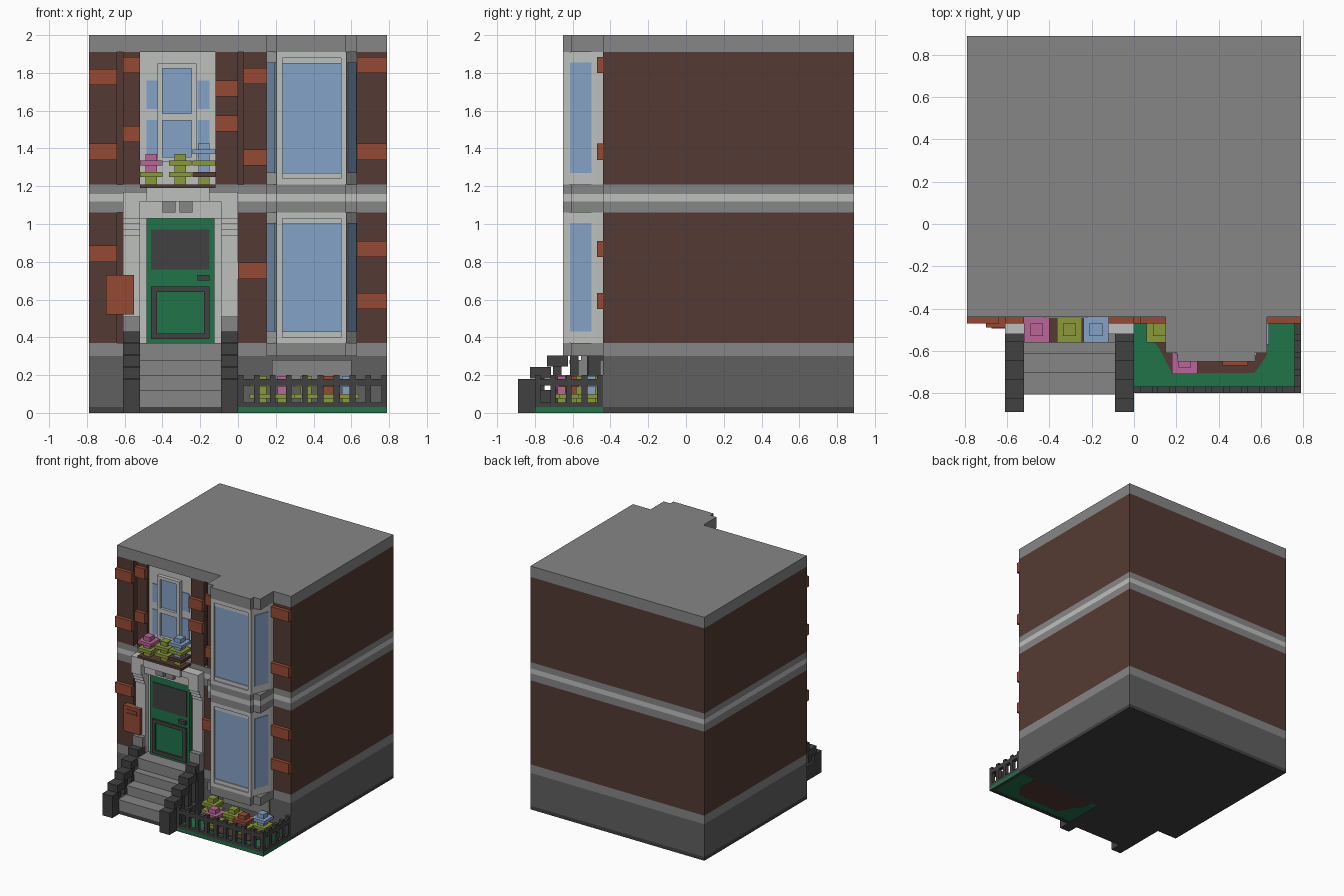
import bpy, bmesh, math

cube = bpy.data.objects.get("Cube")
if cube:
    bpy.data.objects.remove(cube, do_unlink=True)


def material(name, hex_code):
    rgb = [int(hex_code[i:i + 2], 16) / 255 for i in (0, 2, 4)]
    col = [c / 12.92 if c < 0.04045 else ((c + 0.055) / 1.055) ** 2.4 for c in rgb] + [1]
    m = bpy.data.materials.new(name)
    m.use_nodes = True
    m.diffuse_color = col
    m.node_tree.nodes["Principled BSDF"].inputs["Base Color"].default_value = col
    return m


GREY = material("mid grey", "868686")
LIGHT = material("light grey", "BEC0BE")
BROWN = material("brown brick", "543A33")
ORANGE = material("terracotta", "954A35")
BLACK = material("charcoal", "414141")
STONE = material("dark stone", "616061")
GREEN = material("green", "20734A")
BLUE = material("glass blue", "84A2C6")
PINK = material("pink", "BA6699")
OLIVE = material("olive", "8A9A38")


def prism(name, pts, z0, z1, mat):
    """Extrude a plan outline from z0 to z1."""
    bm = bmesh.new()
    face = bm.faces.new([bm.verts.new((x, y, z0)) for x, y in pts])
    ext = bmesh.ops.extrude_face_region(bm, geom=[face])["geom"]
    for v in ext:
        if isinstance(v, bmesh.types.BMVert):
            v.co.z = z1
    bmesh.ops.recalc_face_normals(bm, faces=bm.faces)
    mesh = bpy.data.meshes.new(name)
    bm.to_mesh(mesh)
    bm.free()
    mesh.materials.append(mat)
    ob = bpy.data.objects.new(name, mesh)
    bpy.context.collection.objects.link(ob)
    return ob


def box(name, x0, x1, y0, y1, z0, z1, mat):
    return prism(name, [(x0, y0), (x1, y0), (x1, y1), (x0, y1)], z0, z1, mat)


def frame(name, x0, x1, z0, z1, w, y0, y1, mat):
    """Rectangular frame facing the front."""
    box(name + "_left", x0, x0 + w, y0, y1, z0, z1, mat)
    box(name + "_right", x1 - w, x1, y0, y1, z0, z1, mat)
    box(name + "_bottom", x0 + w, x1 - w, y0, y1, z0, z0 + w, mat)
    box(name + "_top", x0 + w, x1 - w, y0, y1, z1 - w, z1, mat)


# Main building, stacked in horizontal bands
W, F, B = 0.79, -0.44, 0.89
for name, z0, z1, mat, front in [
        ("ground_slab", 0, 0.03, BLACK, F), ("plinth", 0.03, 0.30, STONE, F),
        ("plinth_cap", 0.30, 0.37, GREY, F), ("lower_wall", 0.37, 1.06, BROWN, -0.40),
        ("lower_string_course", 1.06, 1.12, GREY, F), ("middle_string_course", 1.12, 1.16, LIGHT, F),
        ("upper_string_course", 1.16, 1.21, GREY, F), ("upper_wall", 1.21, 1.91, BROWN, -0.40),
        ("roof_parapet", 1.91, 2.0, GREY, F)]:
    box(name, -W, W, front, B, z0, z1, mat)

# Front brick piers
for x0, x1 in [(-W, -0.64), (-0.61, -0.52), (-0.12, 0), (0.03, 0.15), (0.63, W)]:
    box("upper_pier", x0, x1, F, -0.40, 1.21, 1.91, BROWN)
for x0, x1 in [(-W, -0.64), (0, 0.15), (0.63, W)]:
    box("lower_pier", x0, x1, F, -0.40, 0.37, 1.06, BROWN)

# Projecting terracotta bricks: x range, bottom heights
for x0, x1, heights in [
        (-W, -0.64, (1.735, 1.34, 0.80)), (-0.61, -0.52, (1.80, 1.435)),
        (-0.12, 0, (1.675, 1.49)), (0.03, 0.15, (1.74, 1.31)), (0, 0.15, (0.71,)),
        (0.63, W, (1.80, 1.34, 0.825, 0.55))]:
    for z in heights:
        box("accent_brick", x0, x1, -0.47, F, z, z + 0.085, ORANGE)

# Bay window
step_plan = [(0.15, F), (0.15, -0.61), (0.205, -0.61), (0.205, -0.65),
             (0.57, -0.65), (0.57, -0.61), (0.63, -0.61), (0.63, F)]
for z0, z1, mat in [(0.30, 0.37, GREY), (1.06, 1.12, GREY), (1.12, 1.16, LIGHT),
                    (1.16, 1.21, GREY), (1.91, 2.0, GREY)]:
    prism("bay_band", step_plan, z0, z1, mat)
core = [(0.15, -0.40), (0.15, -0.48), (0.205, -0.625), (0.575, -0.625), (0.63, -0.48), (0.63, -0.40)]
for z0, z1 in [(0.37, 1.06), (1.21, 1.91)]:
    prism("bay_core", core, z0, z1, LIGHT)
    frame("bay_frame", 0.205, 0.575, z0, z1, 0.03, -0.65, -0.625, LIGHT)
    for z in (z0 + 0.03, z1 - 0.06):
        box("bay_rail", 0.235, 0.545, -0.64, -0.625, z, z + 0.03, LIGHT)
    box("bay_front_glass", 0.235, 0.545, -0.632, -0.625, z0 + 0.06, z1 - 0.055, BLUE)
    # Angled side panes
    for side in (-1, 1):
        pts = [(0.235, -0.505), (0.189, -0.618), (0.181, -0.618), (0.227, -0.505)]
        pts = [(0.39 + side * (px), py) for px, py in
               [(0.2325, -0.50), (0.190, -0.614), (0.196, -0.614), (0.2385, -0.50)]]
        prism("bay_side_glass", pts, z0 + 0.06, z1 - 0.055, BLUE)
box("basement_panel", 0.18, 0.60, -0.455, F, 0.15, 0.28, GREY)

# Upper window
box("window_backing", -0.52, -0.12, -0.415, -0.40, 1.21, 1.91, LIGHT)
for z0, z1 in [(1.61, 1.76), (1.35, 1.55)]:
    for x0 in (-0.485, -0.215):
        box("side_pane", x0, x0 + 0.065, -0.42, -0.415, z0, z1, BLUE)
for z0, z1 in [(1.56, 1.85), (1.33, 1.575)]:
    frame("sash", -0.425, -0.22, z0, z1, 0.026, -0.445, -0.415, LIGHT)
    box("sash_glass", -0.40, -0.245, -0.423, -0.415, z0 + 0.026, z1 - 0.026, BLUE)

# Window box with flowers
box("window_box", -0.52, -0.12, -0.56, F, 1.19, 1.21, BROWN)


def flower(x, y, z, low, top, lift=0.0):
    """Stacked plant: stem, leaf plate, bloom plate and stud."""
    for name, half, a, b, mat in [
            ("stem", 0.03, 0, 0.04, OLIVE), ("leaves", 0.06, 0.04, 0.065, low),
            ("neck", 0.03, 0.065, 0.10 + lift, top), ("petals", 0.06, 0.10 + lift, 0.125 + lift, top),
            ("bud", 0.03, 0.125 + lift, 0.16 + lift, top)]:
        box("flower_" + name, x - half, x + half, y - half, y + half, z + a, z + b, mat)


flower(-0.46, -0.50, 1.21, OLIVE, PINK)
flower(-0.305, -0.50, 1.21, OLIVE, OLIVE)
flower(-0.18, -0.50, 1.21, BROWN, BLUE, 0.06)
box("flower_leaves", -0.24, -0.12, -0.56, F, 1.31, 1.335, OLIVE)

# Door surround
box("door_backing", -0.61, 0, -0.42, -0.40, 0.37, 1.06, LIGHT)
for x0, x1, inner in [(-0.61, -0.52, -0.55), (-0.09, 0, -0.06)]:
    box("pilaster", x0, x1, -0.46, -0.42, 0.37, 0.94, LIGHT)
    box("pilaster_base", x0, x1, -0.50, F, 0.37, 0.51, GREY)
    for i in range(3):
        d = 0.47 + 0.015 * i
        box("capital", x0, x1, -d, -0.42, 0.94 + 0.03 * i, 0.97 + 0.03 * i, LIGHT)
    box("capital_block", x0, x1, -0.52, -0.42, 1.03, 1.12, LIGHT)
box("lintel", -0.58, -0.03, -0.47, F, 1.03, 1.12, LIGHT)
box("door_cornice", -0.61, 0, -0.52, F, 1.12, 1.17, LIGHT)
box("cornice_step", -0.485, -0.15, -0.54, F, 1.12, 1.19, LIGHT)
for x0 in (-0.40, -0.31):
    box("corbel", x0, x0 + 0.07, -0.50, -0.47, 1.06, 1.13, GREY)

# Front door
box("door", -0.485, -0.125, -0.45, -0.42, 0.37, 1.03, GREEN)
box("door_glass", -0.46, -0.15, -0.455, -0.45, 0.76, 0.97, BLACK)
frame("door_panel", -0.46, -0.15, 0.39, 0.67, 0.03, -0.462, -0.45, BLACK)
box("door_handle", -0.215, -0.15, -0.475, -0.45, 0.70, 0.73, BLACK)

# Mailbox
box("mailbox", -0.70, -0.55, -0.49, F, 0.52, 0.73, ORANGE)
frame("mailbox_slot", -0.675, -0.575, 0.67, 0.705, 0.006, -0.495, -0.49, ORANGE)

# Entrance stairs
box("stair_slab", -0.61, 0, -0.80, F, 0, 0.03, BLACK)
for y, z0, z1 in [(-0.80, 0.03, 0.12), (-0.70, 0.12, 0.20), (-0.61, 0.20, 0.28), (-0.555, 0.28, 0.37)]:
    box("stair_step", -0.52, -0.09, y, F, z0, z1, GREY)
    box("stair_nosing", -0.52, -0.09, y - 0.006, y, z1 - 0.02, z1, GREY)

# Stepped stair railings
for x0 in (-0.61, -0.09):
    x1 = x0 + 0.09
    box("newel", x0, x1, -0.89, -0.80, 0, 0.18, BLACK)
    box("rail_foot", x0, x1, -0.80, F, 0.03, 0.12, BLACK)
    for i in range(1, 5):
        y = -0.915 + 0.09 * i
        z = 0.18 + 0.0625 * i
        y1 = min(y + 0.11, F)
        box("rail_block", x0, x1, y, y1, z - 0.06, z, BLACK)
        box("baluster", x0 + 0.02, x1 - 0.02, y + 0.03, y + 0.075, 0.12, z - 0.06, BLACK)
    box("end_post", x0, x1, -0.52, F, 0.12, 0.43, BLACK)

# Front garden
box("lawn", 0, W, -0.80, F, 0.002, 0.03, GREEN)
prism("flower_bed", [(0.06, F), (0.06, -0.52), (0.12, -0.59), (0.18, -0.705),
                     (0.57, -0.705), (0.63, -0.62), (0.63, F)], 0, 0.036, BROWN)
for x, y, mat in [(0.12, -0.50, OLIVE), (0.24, -0.65, PINK), (0.36, -0.57, OLIVE),
                  (0.48, -0.61, ORANGE), (0.58, -0.51, BLUE)]:
    flower(x, y, 0.036, OLIVE, mat)

# Garden fence
box("fence_front_base", 0, W, -0.80, -0.77, 0, 0.055, BLACK)
box("fence_front_rail", 0, W, -0.80, -0.77, 0.145, 0.18, BLACK)
box("fence_side_base", 0.76, W, -0.77, F, 0, 0.055, BLACK)
box("fence_side_rail", 0.76, W, -0.77, F, 0.145, 0.18, BLACK)
for i in range(10):
    x = 0.0 + i * 0.0844
    box("fence_picket", x, x + 0.03, -0.80, -0.77, 0.055, 0.20, BLACK)
for i in range(1, 5):
    y = -0.80 + i * 0.0825
    box("fence_side_picket", 0.76, W, y, y + 0.03, 0.055, 0.20, BLACK)
